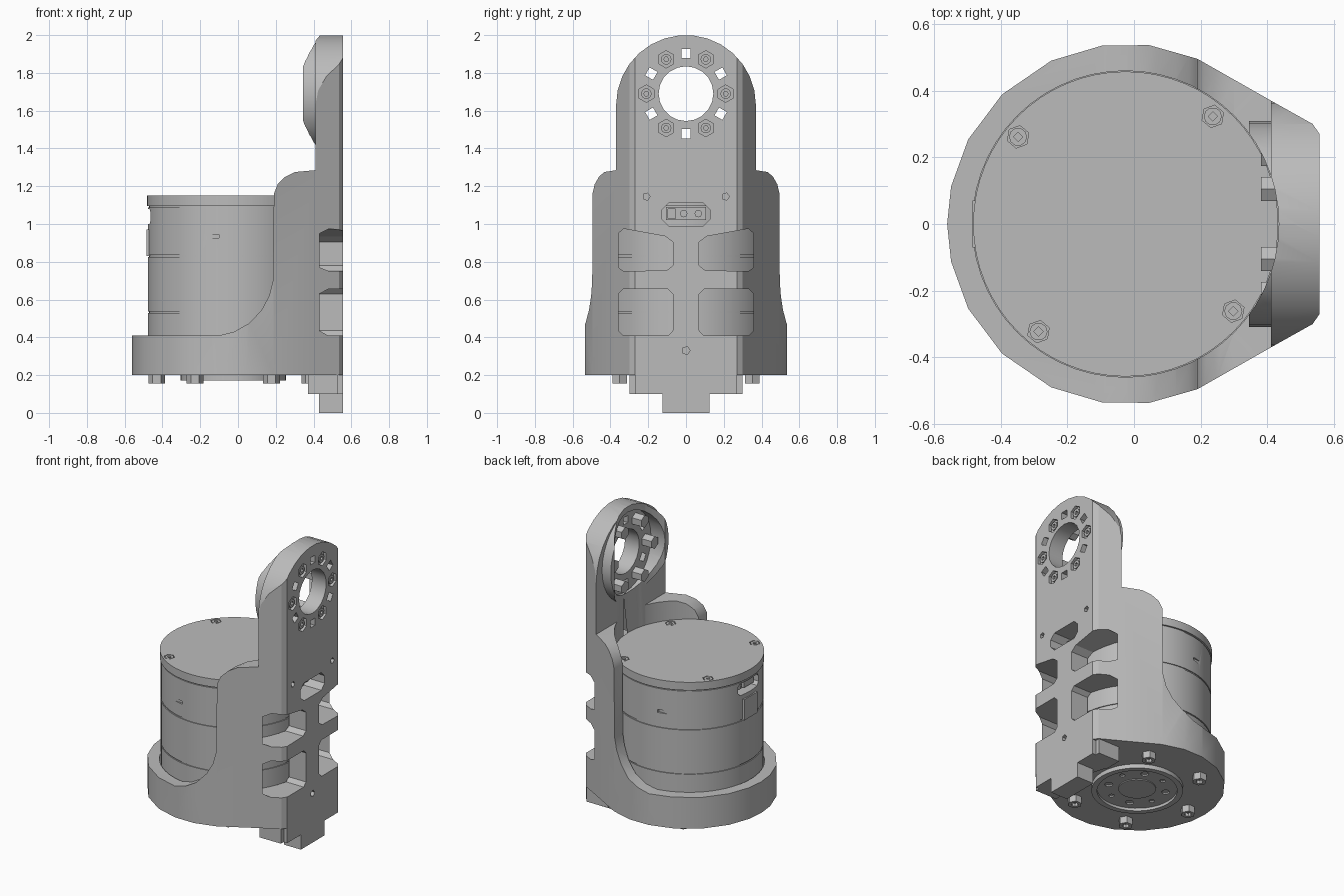
import bpy, bmesh, math

if "Cube" in bpy.data.objects:
    bpy.data.objects.remove(bpy.data.objects["Cube"])

grey = bpy.data.materials.new("grey_metal")
grey.diffuse_color = (0.5, 0.5, 0.5, 1)
grey.use_nodes = True
grey.node_tree.nodes["Principled BSDF"].inputs["Base Color"].default_value = grey.diffuse_color
CX = -0.025          # motor axis
HZ = 1.69            # centre height of the joint hole


def prism(name, pts, axis, a, b):
    """Extrude a 2D outline along an axis from a to b."""
    put = {'x': lambda u, v, t: (t, u, v),
           'y': lambda u, v, t: (u, t, v),
           'z': lambda u, v, t: (u, v, t)}[axis]
    bm = bmesh.new()
    lo = [bm.verts.new(put(u, v, a)) for u, v in pts]
    hi = [bm.verts.new(put(u, v, b)) for u, v in pts]
    n = len(pts)
    bm.faces.new(lo)
    bm.faces.new(hi)
    for i in range(n):
        j = (i + 1) % n
        bm.faces.new((lo[i], lo[j], hi[j], hi[i]))
    bmesh.ops.recalc_face_normals(bm, faces=bm.faces)
    me = bpy.data.meshes.new(name)
    bm.to_mesh(me)
    bm.free()
    me.materials.append(grey)
    ob = bpy.data.objects.new(name, me)
    bpy.context.collection.objects.link(ob)
    return ob


def ring(cu, cv, r, n, start=0.0):
    return [(cu + r * math.cos(math.radians(start) + 2 * math.pi * i / n),
             cv + r * math.sin(math.radians(start) + 2 * math.pi * i / n)) for i in range(n)]


def rect(u0, u1, v0, v1):
    return [(u0, v0), (u1, v0), (u1, v1), (u0, v1)]


def rounded(u0, u1, v0, v1, c):
    return [(u0 + c, v0), (u1 - c, v0), (u1, v0 + c), (u1, v1 - c),
            (u1 - c, v1), (u0 + c, v1), (u0, v1 - c), (u0, v0 + c)]


def boolean(ob, tool, op='DIFFERENCE'):
    m = ob.modifiers.new("cut", 'BOOLEAN')
    m.operation, m.object, m.solver = op, tool, 'EXACT'
    bpy.context.view_layer.objects.active = ob
    bpy.ops.object.modifier_apply(modifier=m.name)
    bpy.data.objects.remove(tool, do_unlink=True)


def cut(ob, pts, axis, a, b):
    boolean(ob, prism("cutter", pts, axis, a, b))


# bracket: plan outline, trimmed by a side outline and a face outline
half = [(0.556, 0.27), (0.535, 0.30), (0.41, 0.37), (0.19, 0.495)]
arc = [(-0.02 + 0.54 * math.cos(math.radians(d)), 0.54 * math.sin(math.radians(d)))
       for d in (83, 98, 115, 134, 152, 168)]
half += arc
plan = half + [(-0.56, 0)] + [(x, -y) for x, y in reversed(half)]
bracket = prism("bracket", plan, 'z', 0.2, 2.1)

side = [(-0.7, 0.1), (-0.7, 0.41), (-0.1, 0.41), (-0.02, 0.43), (0.06, 0.475), (0.125, 0.545),
        (0.165, 0.62), (0.185, 0.70), (0.19, 1.16), (0.21, 1.21), (0.25, 1.25), (0.30, 1.275),
        (0.41, 1.285), (0.41, 2.2), (0.7, 2.2), (0.7, 0.1)]
boolean(bracket, prism("side_trim", side, 'y', -1, 1), 'INTERSECT')
crown = [(0.37 * math.cos(math.radians(d)), 1.63 + 0.37 * math.sin(math.radians(d)))
         for d in range(0, 181, 12)]
face = [(-0.7, 0.1), (0.7, 0.1), (0.7, 1.3), (0.37, 1.3)] + crown + [(-0.37, 1.3), (-0.7, 1.3)]
boolean(bracket, prism("face_trim", face, 'x', -1, 1), 'INTERSECT')

# round boss behind the joint, motor clearance and nut pocket
boolean(bracket, prism("boss", ring(0, HZ, 0.308, 32), 'x', 0.345, 0.48), 'UNION')
cut(bracket, ring(CX, 0, 0.459, 56), 'z', 0.25, 2.3)
cut(bracket, ring(0, HZ, 0.27, 32), 'x', 0.2, 0.45)
cut(bracket, ring(0, HZ, 0.145, 20), 'x', 0.2, 0.7)

# joint bolts and small square holes
for i in range(6):
    t = math.radians(60 * i)
    y, z = 0.21 * math.cos(t), HZ + 0.21 * math.sin(t)
    cut(bracket, ring(y, z, 0.046, 6, 30), 'x', 0.535, 0.7)
    bolt = prism("joint_bolt", ring(y, z, 0.028, 10), 'x', 0.44, 0.55)
    cut(bolt, ring(y, z, 0.013, 6), 'x', 0.53, 0.6)
    prism("joint_nut", ring(y, z, 0.042, 6, 30), 'x', 0.38, 0.455)
    t += math.radians(30)
    cut(bracket, ring(0.212 * math.cos(t), HZ + 0.212 * math.sin(t), 0.034, 4, 45 + 60 * i + 30),
        'x', 0.2, 0.7)

# side windows, middle window and pin holes
upper = [(0.07, 0.78), (0.10, 0.755), (0.33, 0.75), (0.358, 0.77), (0.358, 0.95),
         (0.33, 0.975), (0.11, 0.935), (0.07, 0.905)]
for s in (1, -1):
    cut(bracket, [(s * y, z) for y, z in upper], 'x', 0.2, 0.7)
    cut(bracket, [(s * y, z) for y, z in rounded(0.07, 0.358, 0.41, 0.655, 0.025)], 'x', 0.2, 0.7)
    cut(bracket, ring(s * 0.21, 1.145, 0.02, 5), 'x', 0.5, 0.7)
cut(bracket, rounded(-0.128, 0.128, 0.99, 1.11, 0.035), 'x', 0.2, 0.7)
cut(bracket, ring(0, 0.33, 0.022, 5), 'x', 0.5, 0.7)

# foot below the arm
foot = prism("foot", rect(-0.30, 0.30, 0.1, 0.2), 'x', 0.37, 0.53)
prism("foot_face", rect(-0.27, 0.27, 0.1, 0.2), 'x', 0.53, 0.556)
prism("foot_tab", rect(-0.125, 0.125, 0.0, 0.1), 'x', 0.43, 0.556)
cut(foot, ring(CX, 0, 0.44, 32), 'z', 0.0, 0.21)

# motor: stacked bands with fine grooves
motor = None
bands = [(0.25, 0.528, 0.452), (0.528, 0.536, 0.446), (0.536, 0.826, 0.452), (0.826, 0.836, 0.446),
         (0.836, 1.088, 0.452), (1.088, 1.096, 0.446), (1.096, 1.15, 0.457)]
bm = bmesh.new()
prof = [(r, z) for a, b, r in bands for z in (a, b)]
loops = [[bm.verts.new((x, y, z)) for x, y in ring(CX, 0, r, 64)] for r, z in prof]
for lo, hi in zip(loops, loops[1:]):
    for i in range(64):
        j = (i + 1) % 64
        bm.faces.new((lo[i], lo[j], hi[j], hi[i]))
bm.faces.new(loops[0][::-1])
bm.faces.new(loops[-1])
me = bpy.data.meshes.new("motor")
bm.to_mesh(me)
bm.free()
me.materials.append(grey)
motor = bpy.data.objects.new("motor", me)
bpy.context.collection.objects.link(motor)

# cover screws, rear socket and vent slots
for k in range(4):
    t = math.radians(51 + 90 * k)
    x, y = CX + 0.415 * math.cos(t), 0.415 * math.sin(t)
    cut(motor, ring(x, y, 0.034, 6, 20), 'z', 1.14, 1.3)
    screw = prism("cover_screw", ring(x, y, 0.027, 10), 'z', 1.13, 1.149)
    cut(screw, ring(x, y, 0.014, 4), 'z', 1.138, 1.3)
cut(motor, rounded(-0.11, 0.11, 1.0, 1.08, 0.02), 'x', -0.6, -0.41)
prism("rear_socket", rect(-0.09, 0.01, 1.015, 1.065), 'x', -0.42, -0.44)
prism("rear_pin", ring(0.06, 1.04, 0.02, 8), 'x', -0.44, -0.40)
for s in (1, -1):
    cut(motor, rect(-0.22, -0.10, 0.925, 0.945), 'y', s * 0.43, s * 0.6)
prism("rear_cover", rect(-0.07, 0.07, 0.83, 0.97), 'x', -0.484, -0.46)

# connector seen through the middle window
connector = prism("connector", rect(-0.105, 0.105, 1.02, 1.09), 'x', 0.40, 0.45)
cut(connector, rect(-0.095, -0.055, 1.03, 1.08), 'x', 0.435, 0.6)
for y in (-0.012, 0.065):
    prism("connector_pin", ring(y, 1.055, 0.02, 8), 'x', 0.44, 0.462)

# underside hub with raised rim
hub = prism("hub", ring(CX, 0, 0.28, 40), 'z', 0.172, 0.21)
cut(hub, ring(CX, 0, 0.245, 40), 'z', 0.1, 0.19)
prism("hub_disc", ring(CX, 0, 0.115, 24), 'z', 0.184, 0.2)
for k in range(8):
    t = math.radians(45 * k + 20)
    cut(hub, ring(CX + 0.18 * math.cos(t), 0.18 * math.sin(t), 0.018 + 0.008 * (k % 2), 8),
        'z', 0.1, 0.203)

# base bolts
for k in range(6):
    t = math.radians(60 * k)
    x, y = CX + 0.405 * math.cos(t), 0.405 * math.sin(t)
    bolt = prism("base_bolt", ring(x, y, 0.044, 6), 'z', 0.155, 0.21)
    cut(bolt, ring(x, y, 0.022, 8), 'z', 0.1, 0.175)

# smooth rounded walls, keep edges sharp
for ob in bpy.data.objects:
    bpy.ops.object.select_all(action='DESELECT')
    ob.select_set(True)
    bpy.context.view_layer.objects.active = ob
    bpy.ops.object.shade_smooth_by_angle(angle=math.radians(25))
